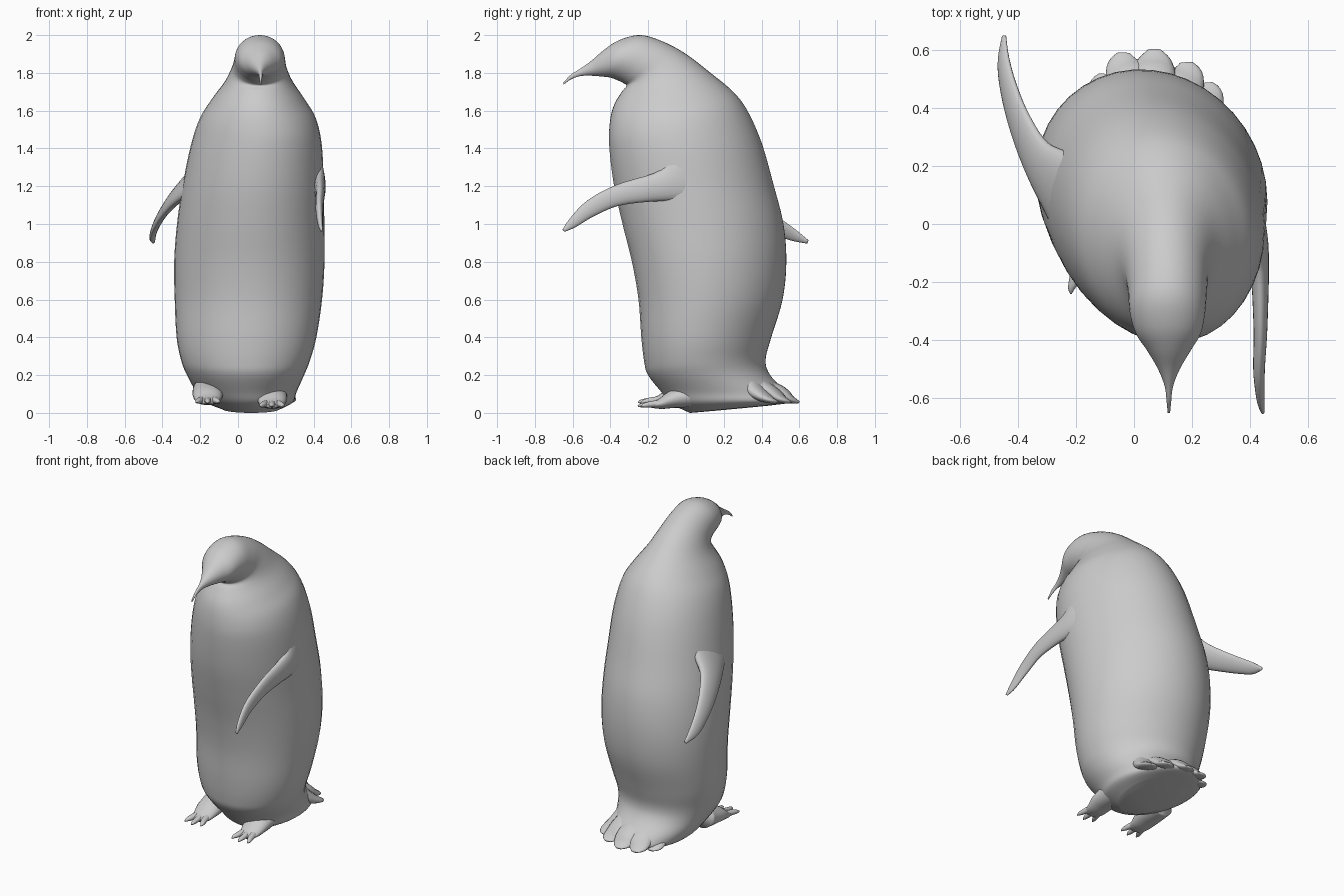
import bpy, bmesh, math
from mathutils import Vector

SEG = 40


def spline(rows, steps):
    """Smoothly interpolate rows of numbers (Catmull-Rom)."""
    out = []
    for i in range(len(rows) - 1):
        a, b, c, d = (rows[max(0, min(len(rows) - 1, i + k))] for k in (-1, 0, 1, 2))
        for s in range(steps):
            t = s / steps
            out.append([0.5 * (2 * q + (r - p) * t + (2 * p - 5 * q + 4 * r - w) * t * t
                               + (3 * q - p - 3 * r + w) * t ** 3)
                        for p, q, r, w in zip(a, b, c, d)])
    out.append(list(rows[-1]))
    return out


def loft(name, rings):
    """Skin a list of closed point rings and cap both ends."""
    bm = bmesh.new()
    loops = [[bm.verts.new(p) for p in ring] for ring in rings]
    n = len(loops[0])
    for a, b in zip(loops, loops[1:]):
        for j in range(n):
            bm.faces.new((a[j], a[(j + 1) % n], b[(j + 1) % n], b[j]))
    bm.faces.new(loops[0][::-1])
    bm.faces.new(loops[-1])
    bmesh.ops.recalc_face_normals(bm, faces=bm.faces)
    for f in bm.faces:
        f.smooth = True
    mesh = bpy.data.meshes.new(name)
    bm.to_mesh(mesh)
    bm.free()
    obj = bpy.data.objects.new(name, mesh)
    bpy.context.collection.objects.link(obj)
    return obj


def ellipse(c, u, v, n):
    return [c + u * math.cos(2 * math.pi * j / n) + v * math.sin(2 * math.pi * j / n)
            for j in range(n)]


def limb(name, rows, ref, n=20):
    """Flat tapering limb; rows are x, y, z, half chord, half thickness."""
    rows = spline(rows, 5)
    pts = [Vector(r[:3]) for r in rows]
    rings = []
    for i, r in enumerate(rows):
        t = (pts[min(i + 1, len(pts) - 1)] - pts[max(i - 1, 0)]).normalized()
        chord = t.cross(Vector(ref)).normalized()
        rings.append(ellipse(pts[i], chord * r[3], chord.cross(t) * r[4], n))
    return loft(name, rings)


# Body, neck, head and beak: front y, front z, back y, back z, centre x, half width
body_rows = [
    (0.02, 0.0, 0.45, 0.04, 0.07, 0.15),
    (-0.08, 0.05, 0.565, 0.06, 0.06, 0.23),
    (-0.13, 0.11, 0.53, 0.11, 0.045, 0.265),
    (-0.20, 0.20, 0.445, 0.20, 0.04, 0.31),
    (-0.22, 0.27, 0.42, 0.28, 0.04, 0.34),
    (-0.235, 0.40, 0.45, 0.40, 0.045, 0.37),
    (-0.25, 0.60, 0.51, 0.60, 0.055, 0.39),
    (-0.285, 0.80, 0.53, 0.80, 0.06, 0.398),
    (-0.335, 1.00, 0.515, 1.00, 0.067, 0.39),
    (-0.38, 1.20, 0.465, 1.20, 0.08, 0.374),
    (-0.405, 1.40, 0.40, 1.43, 0.097, 0.347),
    (-0.405, 1.52, 0.325, 1.60, 0.105, 0.307),
    (-0.385, 1.62, 0.25, 1.70, 0.107, 0.245),
    (-0.34, 1.70, 0.13, 1.80, 0.11, 0.18),
    (-0.315, 1.73, 0.00, 1.90, 0.112, 0.147),
    (-0.33, 1.745, -0.12, 1.965, 0.115, 0.136),
    (-0.36, 1.76, -0.24, 2.00, 0.115, 0.13),
    (-0.40, 1.775, -0.35, 1.975, 0.118, 0.112),
    (-0.44, 1.78, -0.43, 1.925, 0.12, 0.075),
    (-0.50, 1.785, -0.50, 1.865, 0.12, 0.037),
    (-0.56, 1.783, -0.56, 1.822, 0.12, 0.014),
    (-0.61, 1.765, -0.61, 1.79, 0.12, 0.008),
    (-0.648, 1.738, -0.65, 1.748, 0.12, 0.004),
]
rings = []
for fy, fz, by, bz, xc, hw in spline(body_rows, 5):
    front, back = Vector((xc, fy, fz)), Vector((xc, by, bz))
    twist = 0.1 * max(0, min(1, (1.75 - fz) / 0.3))   # torso turned slightly
    rings.append(ellipse((front + back) / 2, Vector((hw, -twist * hw, 0)),
                         (back - front) / 2, SEG))
loft("body", rings)

# Flippers: one swung forward, one swung back
limb("right_flipper", [
    (0.375, 0.12, 1.28, 0.20, 0.03), (0.405, 0.0, 1.25, 0.16, 0.045),
    (0.43, -0.11, 1.205, 0.085, 0.034), (0.435, -0.35, 1.155, 0.056, 0.024),
    (0.43, -0.50, 1.085, 0.045, 0.02), (0.435, -0.60, 1.005, 0.027, 0.014),
    (0.443, -0.648, 0.965, 0.008, 0.006)], (1, 0, 0))
limb("left_flipper", [
    (-0.19, 0.06, 1.28, 0.18, 0.04), (-0.25, 0.13, 1.22, 0.14, 0.045),
    (-0.33, 0.22, 1.145, 0.088, 0.033), (-0.39, 0.34, 1.07, 0.065, 0.025),
    (-0.43, 0.46, 1.0, 0.05, 0.02), (-0.449, 0.56, 0.945, 0.036, 0.015),
    (-0.447, 0.645, 0.905, 0.01, 0.007)], (0.89, 0, -0.46))

# Feet with three toes each
for side, x, z in (("left", -0.16, 0.02), ("right", 0.18, 0.0)):
    limb(side + "_foot", [
        (x, 0.06, 0.10 + z, 0.08, 0.07), (x, -0.06, 0.075 + z, 0.08, 0.05),
        (x, -0.13, 0.05 + z, 0.066, 0.03), (x, -0.185, 0.04 + z, 0.052, 0.013)], (0, 0, 1))
    for k in (-1, 0, 1):
        limb(f"{side}_toe_{k + 2}", [
            (x + 0.03 * k, -0.12, 0.052 + z, 0.022, 0.02),
            (x + 0.045 * k, -0.19, 0.045 + z, 0.018, 0.016),
            (x + 0.055 * k, -0.235 + 0.015 * abs(k), 0.04 + z, 0.012, 0.011),
            (x + 0.057 * k, -0.255 + 0.015 * abs(k), 0.035 + z, 0.003, 0.003)], (0, 0, 1), 12)

# Fan of broad overlapping tail feathers
for i, (x, y) in enumerate([(-0.10, 0.515), (-0.035, 0.588), (0.07, 0.6), (0.18, 0.555), (0.25, 0.485)]):
    root = 0.06 + (x - 0.06) * 0.7
    limb(f"tail_feather_{i + 1}", [
        (root, 0.32, 0.17, 0.07, 0.05), ((root + x) / 2, y - 0.11, 0.11, 0.075, 0.04),
        (x, y - 0.04, 0.07, 0.06, 0.02), (x, y, 0.057, 0.022, 0.006)], (0, 0, 1), 16)
